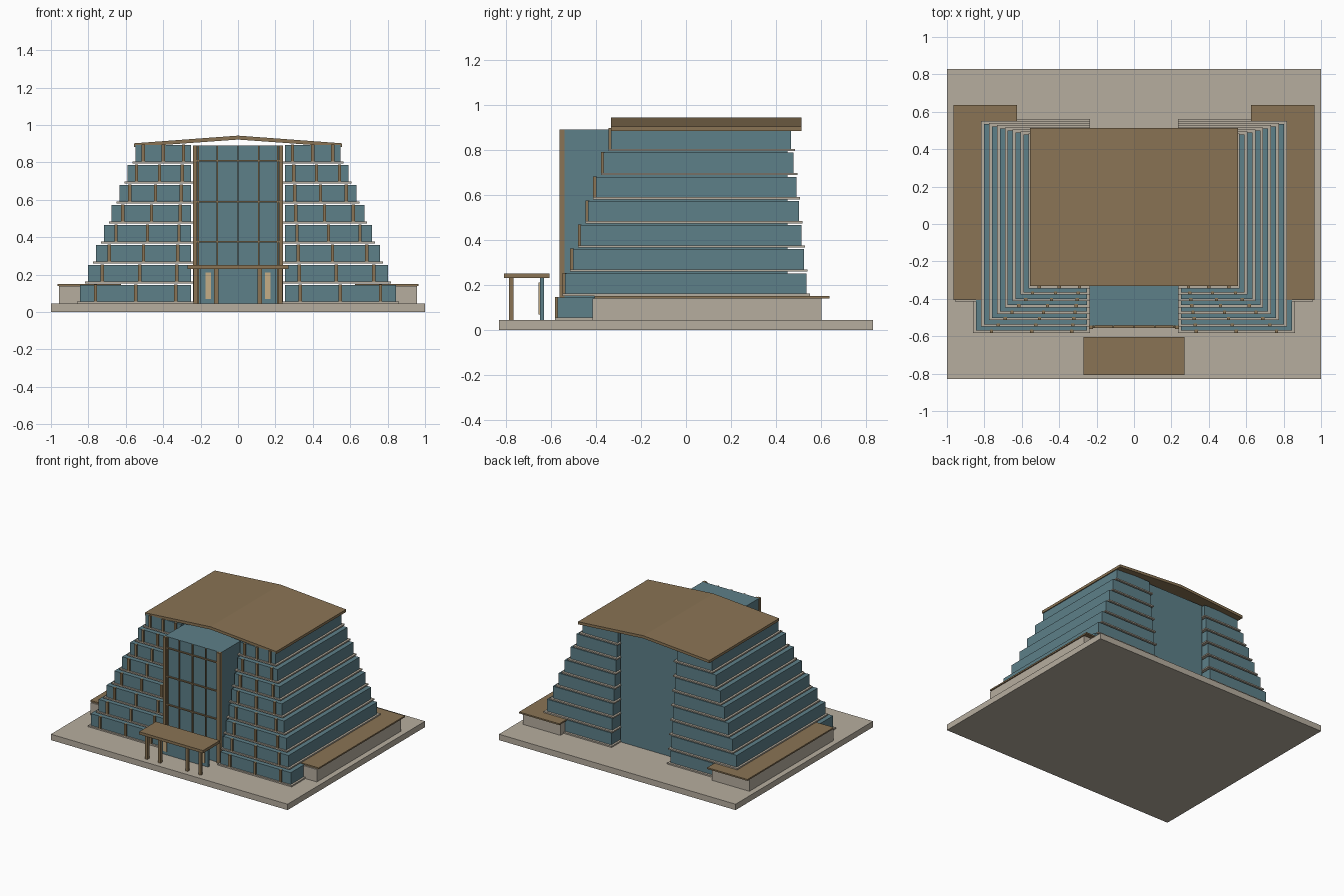
import bpy

if "Cube" in bpy.data.objects:
    bpy.data.objects.remove(bpy.data.objects["Cube"])

def material(name, rgb):
    m = bpy.data.materials.new(name)
    m.diffuse_color = (*rgb, 1)
    m.use_nodes = True
    m.node_tree.nodes["Principled BSDF"].inputs["Base Color"].default_value = m.diffuse_color
    return m

GLASS = material("teal_glass", (0.11, 0.215, 0.25))
STONE = material("beige_stone", (0.47, 0.42, 0.345))
BROWN = material("bronze_brown", (0.255, 0.175, 0.09))
TAN = material("door_tan", (0.56, 0.42, 0.24))

def mesh_object(name, verts, faces, mat):
    me = bpy.data.meshes.new(name)
    me.from_pydata(verts, [], faces)
    me.materials.append(mat)
    ob = bpy.data.objects.new(name, me)
    bpy.context.collection.objects.link(ob)
    return ob

def box(name, x, y, z, mat):
    """Box from (min, max) ranges on each axis."""
    x, y, z = sorted(x), sorted(y), sorted(z)
    v = [(a, b, c) for a in x for b in y for c in z]
    f = [(0, 1, 3, 2), (4, 6, 7, 5), (0, 4, 5, 1), (2, 3, 7, 6), (0, 2, 6, 4), (1, 5, 7, 3)]
    return mesh_object(name, v, f, mat)

def pair(name, x, y, z, mat):
    """The same box on the right and left sides."""
    box(name + "_right", x, y, z, mat)
    box(name + "_left", (-x[1], -x[0]), y, z, mat)

def around(c, w):
    return (c - w / 2, c + w / 2)

# Site plinth
box("plinth", (-1, 1), (-0.83, 0.83), (0, 0.045), STONE)

# Stepped wings: slab, glass storey and front fins on each of eight floors
for i in range(8):
    outer = 0.845 - 0.0425 * i
    front = -0.57 + 0.034 * i
    back = 0.545 - 0.0112 * i
    z0 = 0.055 + 0.107 * i
    z1 = z0 + 0.09
    pair(f"floor_slab_{i}", (0.235, outer + 0.016), (front - 0.012, back + 0.017), (z0 - 0.01, z0), STONE)
    pair(f"storey_glass_{i}", (0.25, outer), (front, back), (z0, z1), GLASS)
    for j, t in enumerate((0.14, 0.5, 0.86)):
        x = 0.25 + (outer - 0.25) * t
        pair(f"storey_fin_{i}_{j}", around(x, 0.018), (front - 0.012, front + 0.005), (z0, z1 + 0.002), BROWN)

# Central glass core with its front grid
box("core_glass", (-0.238, 0.238), (-0.543, 0.45), (0.045, 0.89), GLASS)
pair("core_edge_post", (0.219, 0.24), (-0.562, -0.538), (0.045, 0.89), BROWN)
for k, x in enumerate((-0.212, -0.112, 0, 0.112, 0.212)):
    box(f"core_mullion_{k}", around(x, 0.008), (-0.555, -0.54), (0.045, 0.89), BROWN)
for k, z in enumerate((0.375, 0.59, 0.808)):
    box(f"core_transom_{k}", (-0.235, 0.235), (-0.555, -0.54), around(z, 0.008), BROWN)

# Shallow gabled roof, extruded from its front profile
profile = [(-0.555, 0.882), (0, 0.922), (0.555, 0.882), (0.555, 0.902), (0, 0.943), (-0.555, 0.902)]
verts = [(x, y, z) for y in (-0.332, 0.512) for x, z in profile]
faces = [(i, i + 6, (i + 1) % 6 + 6, (i + 1) % 6) for i in range(6)]
faces += [(0, 1, 4, 5), (1, 2, 3, 4), (11, 10, 7, 6), (10, 9, 8, 7)]
mesh_object("gabled_roof", verts, faces, BROWN)

# Low side pavilions
pair("side_pavilion", (0.64, 0.957), (-0.415, 0.602), (0.045, 0.14), STONE)
pair("side_pavilion_roof", (0.625, 0.965), (-0.405, 0.637), (0.14, 0.151), BROWN)

# Entrance canopy, posts and doors
box("canopy_roof", (-0.27, 0.27), (-0.808, -0.605), (0.23, 0.251), BROWN)
for k, x in enumerate((0.226, 0.116)):
    pair(f"canopy_post_{k}", around(x, 0.022), (-0.786, -0.764), (0.045, 0.23), BROWN)
box("entrance_glass", (-0.2, 0.2), (-0.648, -0.629), (0.045, 0.23), GLASS)
pair("door_panel", (0.145, 0.175), (-0.654, -0.647), (0.07, 0.21), TAN)
